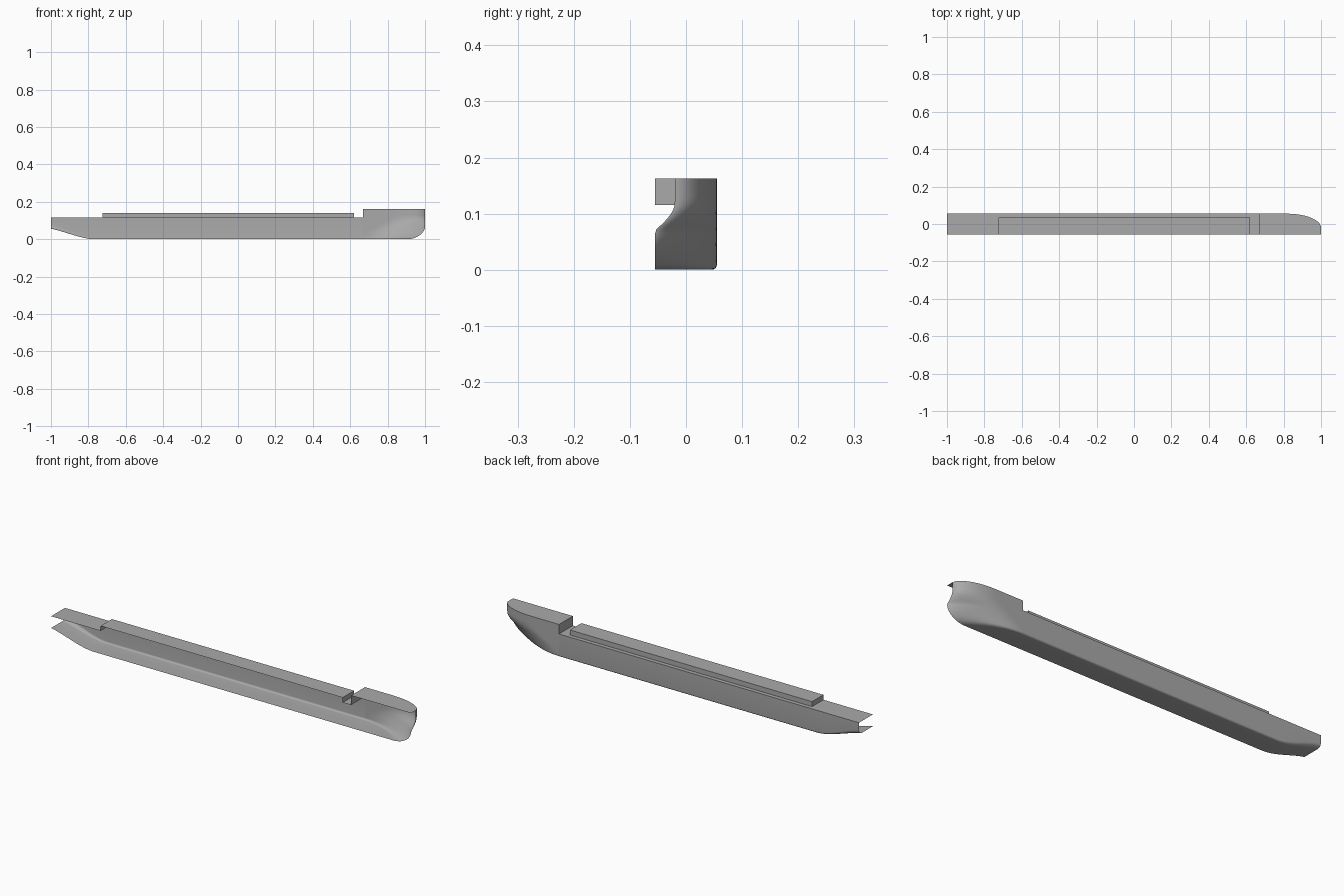
import bpy, math

if "Cube" in bpy.data.objects:
    bpy.data.objects.remove(bpy.data.objects["Cube"])

# Longitudinal half of a ship: open at the centreline plane, thin plated shell
CY, B = -0.055, 0.11            # centreline y, half breadth
DECK, TOP, STEP = 0.115, 0.163, 0.667
R = 0.009                       # bilge radius

grey = bpy.data.materials.new("hull_grey")
grey.diffuse_color = (0.4, 0.4, 0.4, 1)
grey.use_nodes = True
grey.node_tree.nodes["Principled BSDF"].inputs["Base Color"].default_value = grey.diffuse_color


def make(name, verts, faces, smooth=False):
    me = bpy.data.meshes.new(name)
    me.from_pydata(verts, [], faces)
    me.materials.append(grey)
    ob = bpy.data.objects.new(name, me)
    bpy.context.collection.objects.link(ob)
    if smooth:
        bpy.context.view_layer.objects.active = ob
        ob.select_set(True)
        bpy.ops.object.shade_smooth_by_angle(angle=math.radians(40))
        ob.select_set(False)
    return ob


def loft(name, rows):
    n = len(rows[0])
    verts = [p for r in rows for p in r]
    faces = [(i * n + j, i * n + j + 1, (i + 1) * n + j + 1, (i + 1) * n + j)
             for i in range(len(rows) - 1) for j in range(n - 1)]
    return make(name, verts, faces, True)


def smoothstep(t):
    t = max(0.0, min(1.0, t))
    return t * t * (3 - 2 * t)


# Main hull: box section with a bilge radius that grows as the stern rises
def section(x):
    t = max(0.0, (-0.76 - x) / 0.24)
    rise = 0.056 * (0.6 * smoothstep(t) + 0.4 * t * t)
    r = R + 0.012 * smoothstep(t)
    pts = [(x, CY, rise), (x, CY + (B - r) / 2, rise)]
    for k in range(7):
        a = k / 6 * math.pi / 2
        pts.append((x, CY + B - r + r * math.sin(a), rise + r - r * math.cos(a)))
    return pts + [(x, CY + B, DECK)]


loft("main_hull", [section(-1 + 0.24 * i / 16) for i in range(17)] + [section(STEP)])


# Bow: waterlines from the step to a rounded stem, with a blunt open front
def stem_x(z):
    return 0.9 + 0.1 * math.sqrt(1 - max(0, 1 - z / 0.07) ** 2)


def waterline(z, side):
    end = 0.035 * math.sin(math.pi / 2 * max(0, min(1, (z - 0.07) / 0.05)))
    f = smoothstep(z / 0.13)
    start = STEP + (0.82 - STEP) * f
    row = []
    for i in range(33):
        x = STEP + (stem_x(z) - STEP) * math.sin(i / 32 * math.pi / 2)
        u = max(0, min(1, (x - start) / (stem_x(z) - start)))
        full = (1 - u ** 2) ** (0.5 + 0.5 * (1 - f))
        row.append((x, CY + end + (side - end) * full, z))
    return row


levels = [(R - R * math.cos(k / 6 * math.pi / 2),
           B - R + R * math.sin(k / 6 * math.pi / 2)) for k in range(7)]
levels += [(R + (TOP - R) * k / 22, B) for k in range(1, 23)]
lines = [waterline(z, s) for z, s in levels]
keel = [(x, CY, z) for x, y, z in lines[0]]
loft("bow_hull", [keel] + lines)

# Forecastle deck, following the top waterline
rim = lines[-1]
make("forecastle_deck", [(STEP, CY, TOP)] + rim + [(1, CY, TOP)],
     [tuple(range(len(rim) + 2))])


def rect(name, corners):
    make(name, corners, [(0, 1, 2, 3)])


def flat(name, x0, x1, y0, y1, z):
    rect(name, [(x0, y0, z), (x1, y0, z), (x1, y1, z), (x0, y1, z)])


# Forecastle bulkhead
rect("forecastle_bulkhead", [(STEP, CY, DECK), (STEP, CY, TOP),
                             (STEP, CY + B, TOP), (STEP, CY + B, DECK)])

# Main deck around the hatch opening
HX0, HX1, HY, HZ = -0.725, 0.62, 0.035, 0.14
flat("aft_deck", -1, HX0, CY, CY + B, DECK)
flat("side_deck", HX0, HX1, HY, CY + B, DECK)
flat("fore_deck", HX1, STEP, CY, CY + B, DECK)

# Hatch: top, side wall and both ends, open below and at the centreline
make("hatch",
     [(x, y, z) for z in (DECK, HZ) for x, y in
      ((HX0, CY), (HX0, HY), (HX1, HY), (HX1, CY))],
     [(4, 7, 6, 5), (0, 4, 5, 1), (1, 5, 6, 2), (2, 6, 7, 3)])
